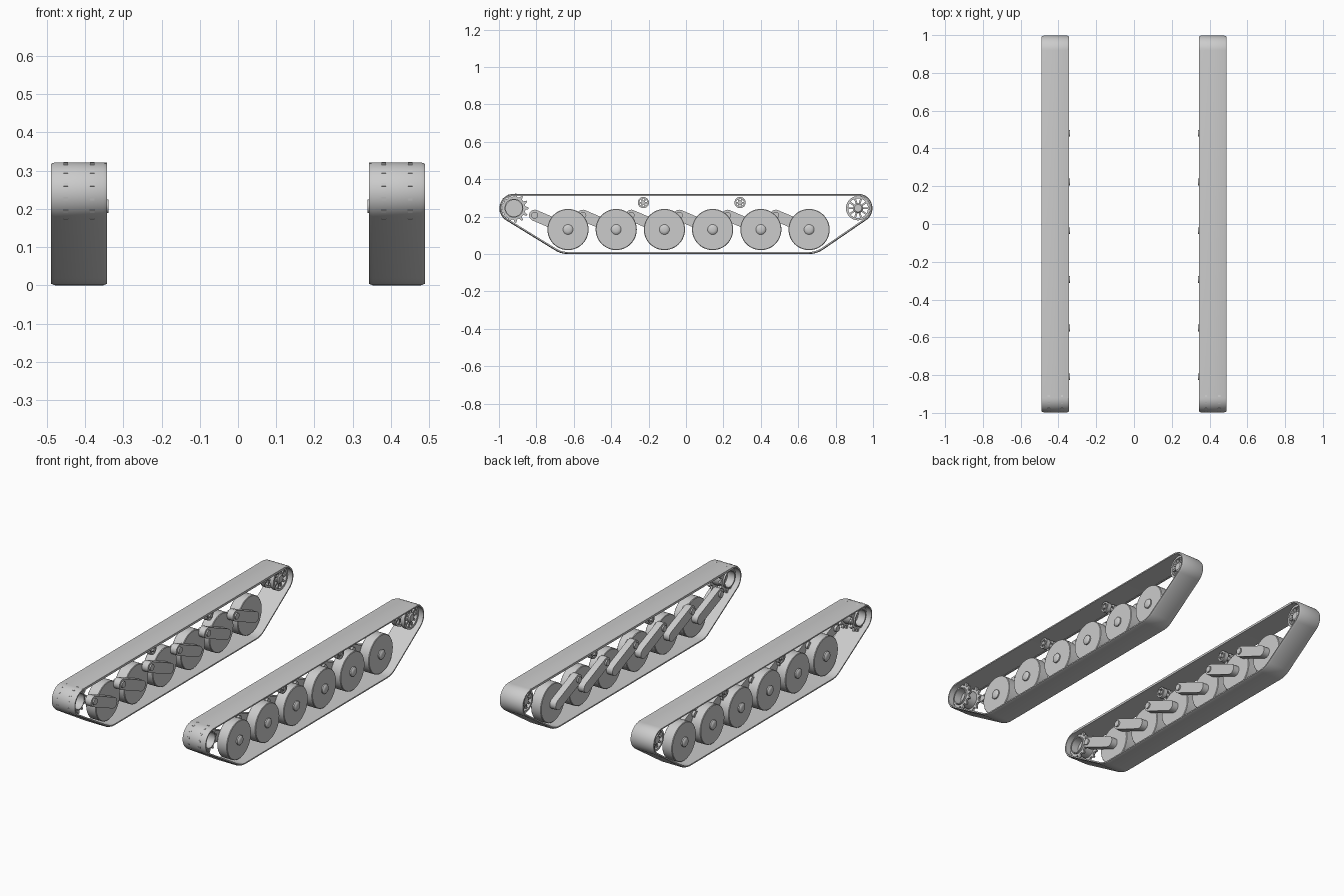
import bpy, bmesh
from math import sin, cos, pi, acos, atan2, hypot, radians

if "Cube" in bpy.data.objects:
    bpy.data.objects.remove(bpy.data.objects["Cube"])

grey = bpy.data.materials.new("track_grey")
grey.diffuse_color = (0.6, 0.6, 0.6, 1)
grey.use_nodes = True
grey.node_tree.nodes["Principled BSDF"].inputs["Base Color"].default_value = grey.diffuse_color


def finish(name, bm, mirror=True):
    """Turn a bmesh into a smooth-shaded object mirrored to both sides."""
    bmesh.ops.recalc_face_normals(bm, faces=bm.faces)
    me = bpy.data.meshes.new(name)
    bm.to_mesh(me)
    bm.free()
    me.materials.append(grey)
    ob = bpy.data.objects.new(name, me)
    bpy.context.collection.objects.link(ob)
    if mirror:
        ob.modifiers.new("both_sides", 'MIRROR')
    bpy.ops.object.select_all(action='DESELECT')
    ob.select_set(True)
    bpy.context.view_layer.objects.active = ob
    bpy.ops.object.shade_smooth_by_angle(angle=radians(30))
    return ob


def bridge(bm, loops, closed):
    """Quads between successive loops of equal length."""
    n = len(loops[0])
    pairs = list(zip(loops, loops[1:])) + ([(loops[-1], loops[0])] if closed else [])
    for a, b in pairs:
        for i in range(n):
            j = (i + 1) % n
            bm.faces.new((a[i], a[j], b[j], b[i]))


def lathe(bm, y, z, profile, seg=32, closed=False):
    """Revolve (x, radius) points about the x direction through (y, z)."""
    loops = [[bm.verts.new((x, y + r * cos(2 * pi * i / seg), z + r * sin(2 * pi * i / seg)))
              for i in range(seg)] for x, r in profile]
    bridge(bm, loops, closed)
    if not closed:
        bm.faces.new(loops[0])
        bm.faces.new(loops[-1])


def prism(bm, outline, x0, x1):
    """Extrude a (y, z) outline along x."""
    a, b = ([bm.verts.new((x, y, z)) for y, z in outline] for x in (x0, x1))
    bridge(bm, [a, b], False)
    bm.faces.new(a)
    bm.faces.new(b)


def gear_ring(bm, y, z, x0, x1, r_in, r_root, r_tip, teeth):
    """Flat ring with tapered teeth and an open middle."""
    inner, outer = [], []
    for t in range(teeth):
        for f, r in ((-.3, r_root), (-.12, r_tip), (.12, r_tip), (.3, r_root)):
            a = 2 * pi * (t + f) / teeth
            outer.append((y + r * cos(a), z + r * sin(a)))
            inner.append((y + r_in * cos(a), z + r_in * sin(a)))
    bridge(bm, [[bm.verts.new((x, *p)) for p in o] for x, o in
                ((x0, inner), (x0, outer), (x1, outer), (x1, inner))], True)


WHEEL_Y = [-0.631 + 0.2578 * i for i in range(6)]
WHEEL_Z = 0.131
END_Y, END_Z, END_R = 0.92, 0.245, 0.077
MID = 0.416                                   # middle of the right track

# track belt: tangent path around four circles, swept with a chamfered section
circles = [(-END_Y, END_Z, END_R), (WHEEL_Y[0], WHEEL_Z, 0.131),
           (WHEEL_Y[-1], WHEEL_Z, 0.131), (END_Y, END_Z, END_R)]


def tangent(c1, c2):
    dy, dz = c2[0] - c1[0], c2[1] - c1[1]
    return atan2(dz, dy) - acos((c1[2] - c2[2]) / hypot(dy, dz))


path = []
for k, c in enumerate(circles):
    a0, a1 = tangent(circles[k - 1], c), tangent(c, circles[(k + 1) % 4])
    while a1 < a0:
        a1 += 2 * pi
    while a1 - a0 > 2 * pi:
        a1 -= 2 * pi
    n = max(5, int((a1 - a0) / 0.13))
    path += [(c, a0 + (a1 - a0) * i / n) for i in range(n + 1)]
section = [(0.343, -.011), (0.343, -.004), (0.353, 0), (0.479, 0), (0.489, -.004), (0.489, -.011)]
bm = bmesh.new()
bridge(bm, [[bm.verts.new((x, c[0] + (c[2] + d) * cos(a), c[1] + (c[2] + d) * sin(a)))
             for x, d in section] for c, a in path], True)
finish("track_belt", bm)

# strip along the inner edge of the upper run
bm = bmesh.new()
prism(bm, [(-.92, .309), (.92, .309), (.92, .3215), (-.92, .3215)], 0.343, 0.353)
finish("inner_edge_strip", bm)

# road wheels with domed outer hubs
bm = bmesh.new()
for y in WHEEL_Y:
    lathe(bm, y, WHEEL_Z, [(.385, .107), (.388, .11), (.446, .11), (.449, .107)], 48)
    lathe(bm, y, WHEEL_Z, [(.44, .027), (.456, .027), (.461, .022), (.464, .012)], 24)
finish("road_wheels", bm)

# suspension arms: rounded beams rising forward from each wheel to a pivot stub
bm = bmesh.new()
DY, DZ, R = -0.178, 0.076, 0.03
up = atan2(DZ, DY)
for y in WHEEL_Y:
    outline = []
    for cy, cz, start in ((y + DY, WHEEL_Z + DZ, up - pi / 2), (y, WHEEL_Z, up + pi / 2)):
        outline += [(cy + R * cos(start + pi * i / 10), cz + R * sin(start + pi * i / 10))
                    for i in range(11)]
    prism(bm, outline, 0.347, 0.386)
    lathe(bm, y + DY, WHEEL_Z + DZ, [(.339, .018), (.40, .018)], 20)
finish("suspension_arms", bm)

# front sprocket: two toothed rings on a hollow drum
bm = bmesh.new()
for x in (0.381, 0.451):
    gear_ring(bm, -END_Y, END_Z, x - .006, x + .006, .046, .062, .0785, 13)
lathe(bm, -END_Y, END_Z, [(.365, .044), (.365, .05), (.467, .05), (.467, .044)], 36, True)
lathe(bm, -END_Y, END_Z, [(.41, .047), (.422, .047)], 36)
finish("drive_sprocket", bm)

# rear idler: two spoked rims joined by a hub
bm = bmesh.new()
for x in (0.385, 0.447):
    lathe(bm, END_Y, END_Z, [(x - .012, .053), (x - .012, .065), (x + .012, .065), (x + .012, .053)], 36, True)
    for s in range(10):
        a = 2 * pi * s / 10
        pts = [(END_Y + r * cos(a) - w * sin(a), END_Z + r * sin(a) + w * cos(a))
               for r, w in ((.02, -.005), (.056, -.005), (.056, .005), (.02, .005))]
        prism(bm, pts, x - .006, x + .006)
lathe(bm, END_Y, END_Z, [(.37, .02), (.375, .027), (.457, .027), (.463, .02)], 24)
finish("rear_idler", bm)

# return rollers: a pair of rimmed wheels on a short axle under the upper run
bm = bmesh.new()
for y in (-0.228, 0.289):
    for x in (0.392, 0.44):
        lathe(bm, y, 0.275, [(x - .012, .021), (x - .012, .03), (x + .012, .03), (x + .012, .021)], 24, True)
        for s in range(6):
            a = 2 * pi * s / 6
            pts = [(y + r * cos(a) - w * sin(a), .275 + r * sin(a) + w * cos(a))
                   for r, w in ((.006, -.004), (.023, -.004), (.023, .004), (.006, .004))]
            prism(bm, pts, x - .007, x + .007)
    lathe(bm, y, 0.275, [(.37, .011), (.455, .011)], 16)
finish("return_rollers", bm)
